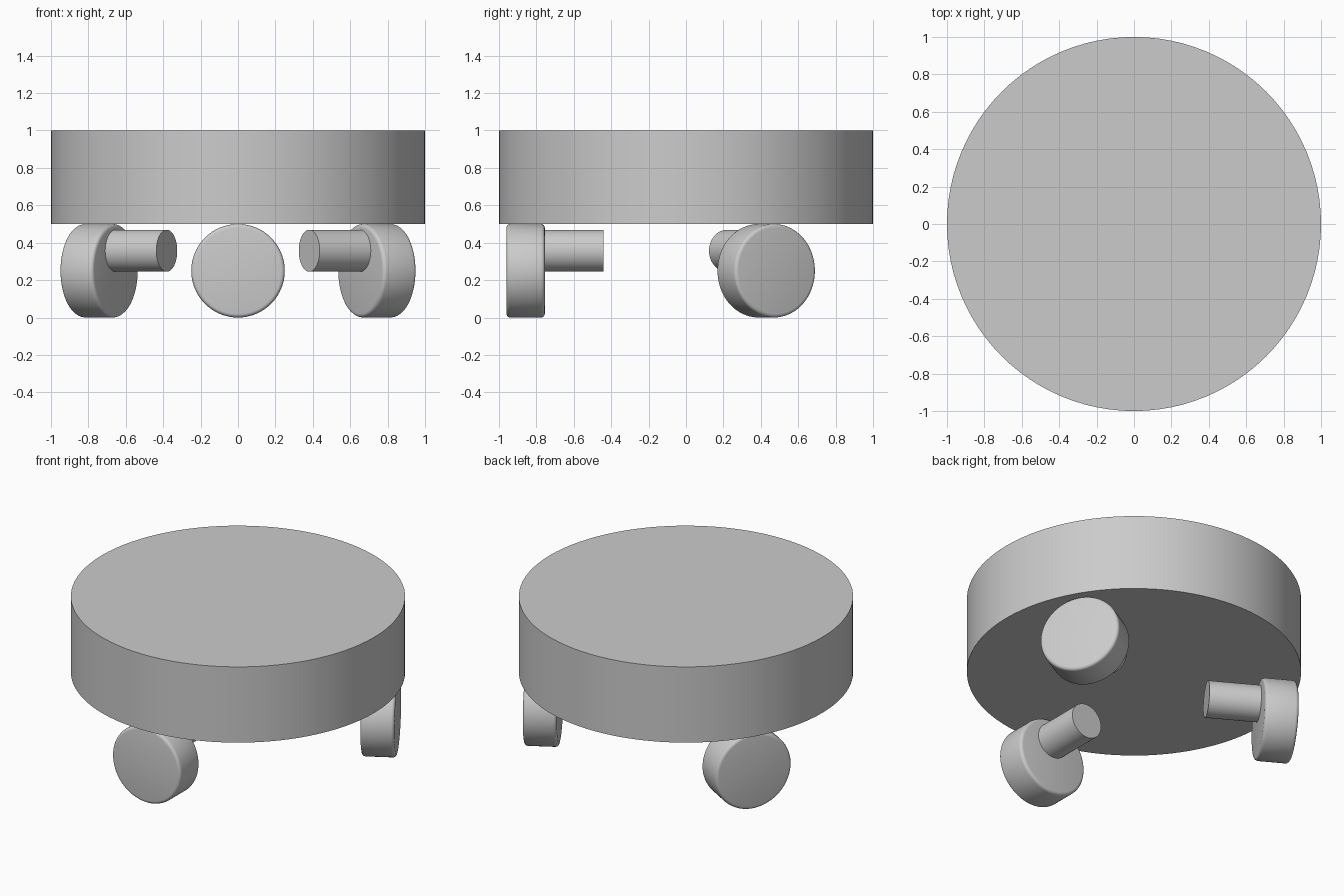
import bpy
from math import pi, radians
from mathutils import Matrix

cube = bpy.data.objects.get("Cube")
if cube:
    bpy.data.objects.remove(cube, do_unlink=True)

grey = bpy.data.materials.new("light grey")
grey.use_nodes = True
colour = (0.6, 0.6, 0.6, 1)
grey.diffuse_color = colour
grey.node_tree.nodes["Principled BSDF"].inputs["Base Color"].default_value = colour


def cylinder(name, radius, start, end, height=0, turn=None, bevel=0):
    """Cylinder along z, or along a radial axis at angle turn, from start to end."""
    bpy.ops.mesh.primitive_cylinder_add(vertices=96, radius=radius, depth=end - start)
    obj = bpy.context.object
    obj.name = name
    place = Matrix.Translation((0, 0, (start + end) / 2))
    if turn is not None:
        place = (Matrix.Translation((0, 0, height)) @ Matrix.Rotation(turn, 4, "Z")
                 @ Matrix.Rotation(pi / 2, 4, "Y") @ place)
    obj.data.transform(place)
    obj.data.materials.append(grey)
    if bevel:
        mod = obj.modifiers.new("rounded_rim", "BEVEL")
        mod.width = bevel
        mod.segments = 4
        mod.limit_method = "ANGLE"
        bpy.ops.object.modifier_apply(modifier=mod.name)
    bpy.ops.object.shade_smooth_by_angle(angle=radians(35))
    return obj


# Round body
cylinder("body", 1, 0.5, 1)

# Three wheels with axles, spread evenly and pointing outwards
for side, degrees in (("front", -90), ("back_left", 30), ("back_right", 150)):
    turn = radians(degrees)
    cylinder(side + "_wheel", 0.25, 0.755, 0.96, 0.25, turn, bevel=0.02)
    cylinder(side + "_axle", 0.112, 0.44, 0.76, 0.357, turn)
